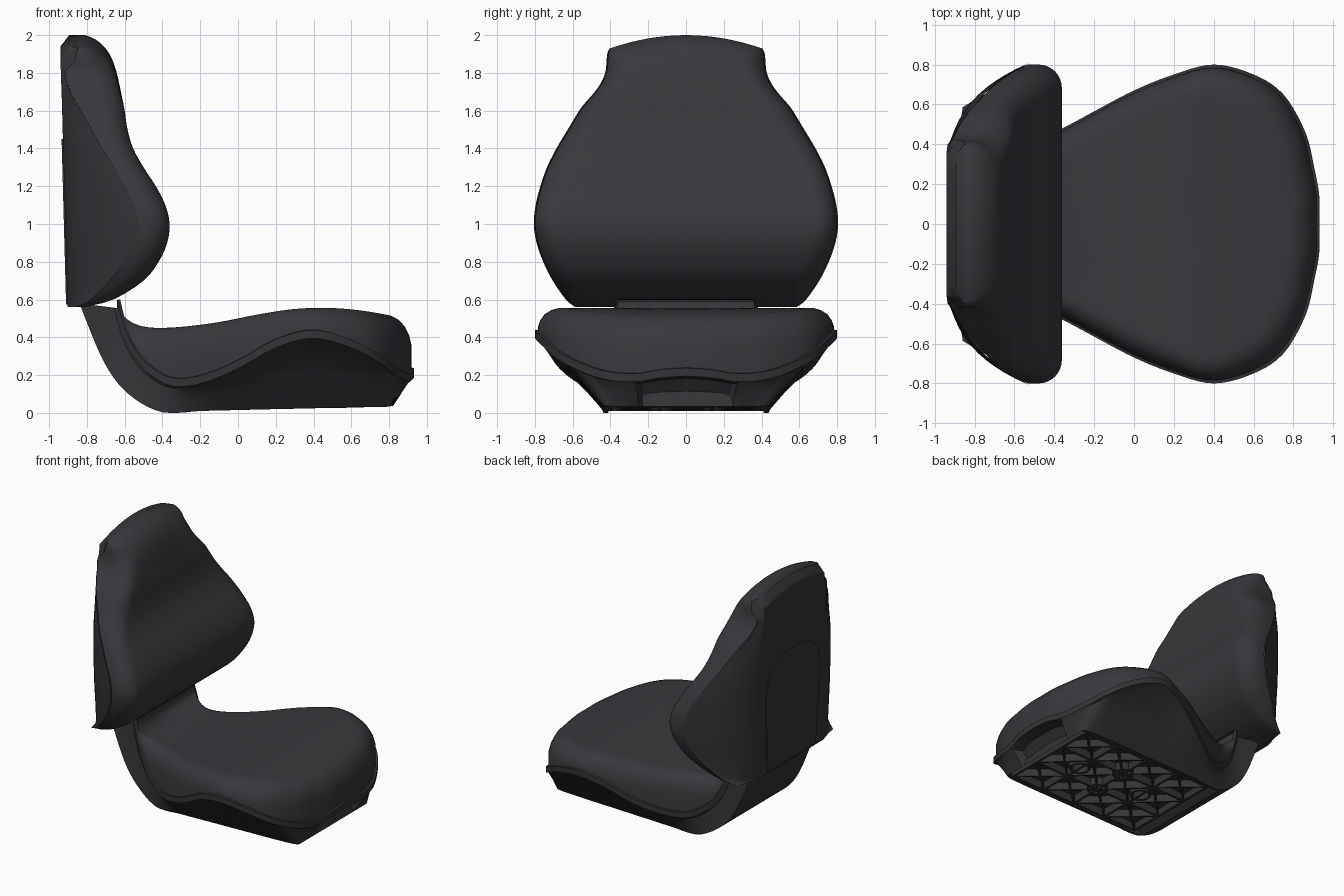
import bpy, bmesh, math
from mathutils import Vector

if "Cube" in bpy.data.objects:
    bpy.data.objects.remove(bpy.data.objects["Cube"])


def material(name, col):
    m = bpy.data.materials.new(name)
    m.diffuse_color = (*col, 1)
    m.use_nodes = True
    m.node_tree.nodes["Principled BSDF"].inputs["Base Color"].default_value = m.diffuse_color
    return m


FABRIC = material("charcoal_fabric", (0.040, 0.040, 0.046))
PLASTIC = material("dark_plastic", (0.034, 0.034, 0.038))


def finish(name, bm, mat, angle=35):
    bmesh.ops.remove_doubles(bm, verts=bm.verts, dist=1e-5)
    bmesh.ops.recalc_face_normals(bm, faces=bm.faces)
    me = bpy.data.meshes.new(name)
    bm.to_mesh(me)
    bm.free()
    ob = bpy.data.objects.new(name, me)
    bpy.context.collection.objects.link(ob)
    me.materials.append(mat)
    bpy.ops.object.select_all(action='DESELECT')
    ob.select_set(True)
    bpy.context.view_layer.objects.active = ob
    bpy.ops.object.shade_smooth_by_angle(angle=math.radians(angle))
    return ob


def curve(rows, n):
    """Smooth curve through rows of any number of columns."""
    out = []
    for i in range(len(rows) - 1):
        p = [rows[max(0, min(len(rows) - 1, i + d))] for d in (-1, 0, 1, 2)]
        for k in range(n):
            t = k / n
            out.append(tuple(
                b + 0.5 * t * (c - a + t * (2 * a - 5 * b + 4 * c - d + t * (3 * (b - c) + d - a)))
                for a, b, c, d in zip(*p)))
    return out + [tuple(rows[-1])]


def lookup(table, x):
    for a, b in zip(table, table[1:]):
        if x <= b[0]:
            t = max(0, (x - a[0]) / (b[0] - a[0]))
            return a[1] + t * (b[1] - a[1])
    return table[-1][1]


def loft(bm, rings, closed):
    vs = [[bm.verts.new(p) for p in r] for r in rings]
    n = len(rings[0])
    for a, b in zip(vs, vs[1:]):
        for i in range(n if closed else n - 1):
            j = (i + 1) % n
            bm.faces.new((a[i], a[j], b[j], b[i]))
    return vs


def mirrored(half):
    """Half loop starting on the centre line, completed on the other side."""
    return half + [(x, -y, z) for x, y, z in reversed(half[1:])]


# ---- Seat: rim x, rim y, seam z, base x, base y, base z (front to rear)
PLAN = curve([
    (.93, 0, .23, .82, 0, .035), (.93, .14, .22, .82, .13, .035),
    (.905, .28, .20, .82, .25, .035), (.86, .46, .22, .82, .37, .035),
    (.75, .65, .30, .80, .43, .035), (.60, .75, .38, .60, .44, .03),
    (.40, .80, .43, .40, .44, .025), (.20, .75, .38, .20, .44, .02),
    (0, .67, .27, 0, .44, .015), (-.20, .565, .19, -.20, .44, .01),
    (-.36, .48, .18, -.40, .43, .003), (-.50, .42, .27, -.58, .40, .10),
    (-.59, .385, .41, -.71, .39, .27), (-.64, .37, .59, -.84, .38, .58)], 5)
PLAN = [(x, y, s, min(xb, .82), yb, max(zb, 0)) for x, y, s, xb, yb, zb in PLAN]

TOP = curve([(-.64, .60), (-.62, .53), (-.55, .472), (-.45, .45), (-.30, .455), (-.10, .48),
             (.10, .52), (.30, .55), (.50, .555), (.70, .535), (.93, .49)], 6)

# seat cushion: rings shrinking from the seam to the crown
rings = [mirrored([(x * .985, y * .98, s) for x, y, s, *_ in PLAN])]
for k, drop in ((1, .13), (.985, .085), (.955, .042), (.91, .013), (.86, 0), (.80, 0),
                (.72, 0), (.60, 0), (.45, 0), (.30, 0), (.15, 0), (.03, 0)):
    half = []
    for x, y, s, *_ in PLAN:
        px = .15 + (x * .985 - .15) * k
        t = lookup(TOP, px)
        d = drop * max(0, min(1, (lookup(TOP, x) - s) / .16))
        half.append((px, y * .98 * k, t - d))
    rings.append(mirrored(half))
bm = bmesh.new()
vs = loft(bm, rings, True)
bm.faces.new(vs[-1])
finish("seat_cushion", bm, FABRIC, 40)


# seat shell: rim lip, concave skirt with a front pocket, neck and recessed base
def skirt(f, inset, push):
    half = []
    for x, y, s, xb, yb, zb in PLAN:
        z0 = s - .035
        p = Vector((x, y, z0)).lerp(Vector((xb, yb, zb)), f)
        pocket = push if (y < .25 and x > .85) else 0
        half.append((p.x - pocket, p.y * (1 - inset), p.z))
    return mirrored(half)


rim_top = mirrored([(x, y, s + .008) for x, y, s, *_ in PLAN])
rim_in = mirrored([(x * .975, y * .97, s + .012) for x, y, s, *_ in PLAN])
wall = [(xb, max(0, yb - .02), zb) if x > -.37 else (xb, yb, zb)
        for x, y, s, xb, yb, zb in PLAN]
lift = [(max(-.37, min(.80, p[0])), p[1], p[2] + .06) if q[0] > -.37 else p
        for p, q in zip(wall, PLAN)]
bm = bmesh.new()
vs = loft(bm, [rim_in, rim_top, skirt(0, 0, 0), skirt(.08, .03, .08), skirt(.5, .03, .08),
               skirt(1, 0, 0), mirrored(wall), mirrored(lift)], True)
base = vs[-1]
n = len(base)
for i in range(1, len(PLAN) - 1):
    a, b, c, d = base[i], base[i + 1], base[n - i - 1], base[n - i]
    if abs(a.co.x - b.co.x) + abs(a.co.z - b.co.z) > 1e-3:
        bm.faces.new((a, b, c, d))
finish("seat_shell", bm, PLASTIC)


# underside ribs: grid, diagonals and hub rings
def floor_z(x):
    return .008 + .025 * (x + .4) / 1.22


def rib(bm, p, q, t=.009):
    p, q = Vector(p), Vector(q)
    side = Vector((p.y - q.y, q.x - p.x)).normalized() * t
    low = [p + side, q + side, q - side, p - side]
    loft(bm, [[(v.x, v.y, floor_z(v.x) + h) for v in low] for h in (.058, 0)], True)
    bm.faces.new([bm.verts.new((v.x, v.y, floor_z(v.x))) for v in low])


bm = bmesh.new()
XS = [-.34, -.06, .22, .50, .78]
YS = [-.40, -.14, .14, .40]
for x in XS:
    rib(bm, (x, YS[0]), (x, YS[-1]))
for y in YS:
    rib(bm, (XS[0], y), (XS[-1], y))
for x0, x1 in zip(XS, XS[1:]):
    for y0, y1 in zip(YS, YS[1:]):
        rib(bm, (x0, y0), (x1, y1), .006)
        rib(bm, (x0, y1), (x1, y0), .006)
for cx, cy in ((.22, .14), (.22, -.14), (-.06, 0), (.50, 0)):
    prof = [(.075, .058), (.075, 0), (.06, 0), (.06, .058)]
    loft(bm, [[(cx + r * math.cos(a), cy + r * math.sin(a), floor_z(cx) + h)
               for a in (math.tau * k / 20 for k in range(20))] for r, h in prof], True)
finish("underside_ribs", bm, PLASTIC, 30)

# ---- Backrest: height, half width, front x, seam x
BACK = curve([
    (.56, .58, -.82, -.86), (.60, .63, -.66, -.78), (.70, .70, -.50, -.68),
    (.80, .75, -.42, -.60), (.90, .785, -.375, -.55), (1.0, .80, -.362, -.53),
    (1.1, .79, -.385, -.55), (1.2, .765, -.435, -.60), (1.3, .73, -.50, -.655),
    (1.4, .68, -.555, -.72), (1.5, .62, -.585, -.775), (1.6, .56, -.60, -.83),
    (1.7, .495, -.62, -.875), (1.8, .445, -.642, -.90), (1.88, .42, -.67, -.912),
    (1.94, .415, -.71, -.865), (1.98, .41, -.76, -.855), (2.0, .40, -.81, -.85)], 3)


def rear_x(z):
    return -.903 - .027 * (z - .56) + max(0, z - 1.94) * .8


def crown(x, y, z):
    """Lets the top edge fall away towards the corners."""
    t = max(0, min(1, (z - 1.6) / .35))
    return (x, y, z - .07 * (y / .4) ** 2 * t * t * (3 - 2 * t))


def front_half(z, w, f, s):
    r = min(.12, (f - s) * .7)
    pts = [(f, (w - r) * k / 6) for k in range(6)]
    for k in range(9):
        a = math.pi / 2 * k / 8
        pts.append((f - r + r * math.cos(a), w - r + r * math.sin(a)))
    return pts + [(s + (f - r - s) * .5, w), (s, w)]


def rear_half(z, w, f, s):
    b = rear_x(z)
    flat = min(.40, w - .05)
    w += .006
    pts = [(b, flat * k / 6) for k in range(6)]
    c = (min(s - .005, b + .05), flat + .65 * (w - flat))
    for k in range(11):
        t = k / 10
        pts.append(tuple((1 - t) ** 2 * p + 2 * t * (1 - t) * q + t * t * e
                         for p, q, e in zip((b, flat), c, (s, w))))
    return pts


for name, half, mat in (("backrest_cushion", front_half, FABRIC),
                        ("backrest_shell", rear_half, PLASTIC)):
    bm = bmesh.new()
    rings = []
    for row in BACK:
        h = half(*row)
        full = [(x, -y) for x, y in reversed(h[1:])] + h
        rings.append([crown(x, y, row[0]) for x, y in full])
    # top and bottom close straight back to the seam plane
    first = [(BACK[0][3], y, z) for x, y, z in rings[0]]
    last = [(BACK[-1][3], y, z) for x, y, z in rings[-1]]
    loft(bm, [first] + rings + [last], False)
    finish(name, bm, mat, 40)

# arched rear panel, a thin plate on the shell
arch = [(.30, .575), (.315, .85), (.33, 1.15)]
arch += [(.33 * math.cos(a) ** .8, 1.15 + .30 * math.sin(a) ** .8)
         for a in (math.pi / 2 * k / 12 for k in range(1, 12))] + [(0, 1.45)]
loop = arch + [(-y, z) for y, z in reversed(arch[:-1])]
bm = bmesh.new()
vs = loft(bm, [[(rear_x(z) + o, y, z) for y, z in loop] for o in (.001, -.007)], True)
bm.faces.new(vs[-1])
finish("rear_panel", bm, PLASTIC, 30)
